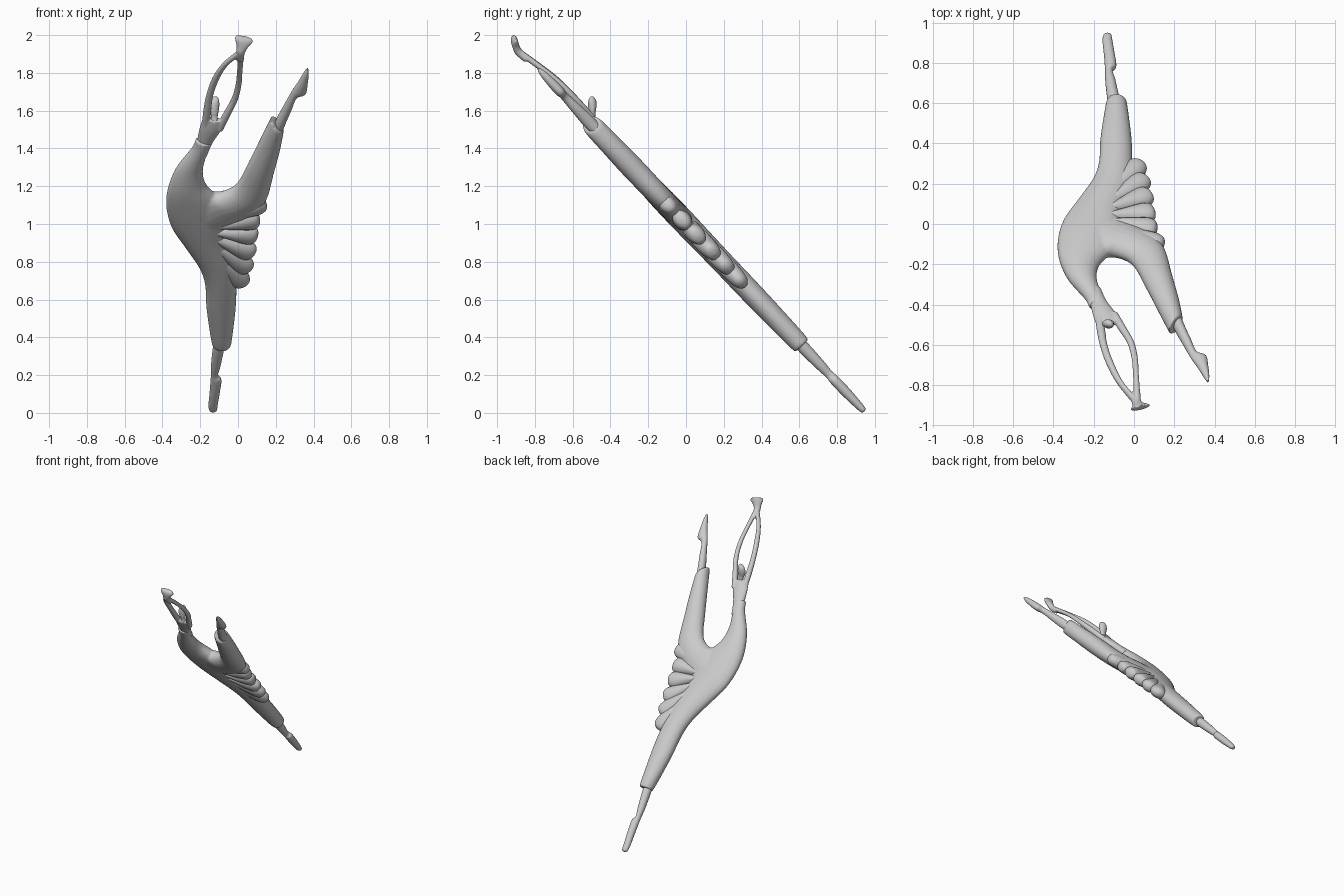
import bpy, math
from mathutils import Vector

# The figure lies in a tilted plane; n is the distance off that plane (towards the back)
NRM = Vector((0, .725, .69))


def P(x, z, n=0):
    return Vector((x, (n - .69 * (z - 1)) / .725, z))


def cat(a, b, c, d, t):
    return [.5 * (2*q + (r-p)*t + (2*p-5*q+4*r-s)*t*t + (3*q-p-3*r+s)*t**3)
            for p, q, r, s in zip(a, b, c, d)]


def loft(secs, steps=5, sides=20):
    """Sections: left x, left z, right x, right z, half depth, n offset."""
    rows = []
    for i in range(len(secs) - 1):
        a, d = secs[max(i-1, 0)], secs[min(i+2, len(secs)-1)]
        rows += [cat(a, secs[i], secs[i+1], d, k/steps) for k in range(steps)]
    rows.append(secs[-1])
    verts, faces = [], []
    for lx, lz, rx, rz, dep, n in rows:
        l, r = P(lx, lz, n), P(rx, rz, n)
        c, h = (l + r) / 2, (r - l) / 2
        for k in range(sides):
            t = 2 * math.pi * k / sides
            verts.append(c + h*math.cos(t) + NRM*dep*math.sin(t))
    m = len(rows)
    for i in range(m - 1):
        for k in range(sides):
            j = (k + 1) % sides
            faces.append((i*sides+k, i*sides+j, (i+1)*sides+j, (i+1)*sides+k))
    faces.append(tuple(range(sides))[::-1])
    faces.append(tuple((m-1)*sides+k for k in range(sides)))
    return verts, faces


def make(name, parts, voxel=0, smooth=0):
    vs, fs = [], []
    for v, f in parts:
        o = len(vs)
        vs += v
        fs += [tuple(i + o for i in q) for q in f]
    me = bpy.data.meshes.new(name)
    me.from_pydata(vs, [], fs)
    ob = bpy.data.objects.new(name, me)
    bpy.context.collection.objects.link(ob)
    bpy.ops.object.select_all(action='DESELECT')
    ob.select_set(True)
    bpy.context.view_layer.objects.active = ob
    bpy.ops.object.mode_set(mode='EDIT')
    bpy.ops.mesh.select_all(action='SELECT')
    bpy.ops.mesh.normals_make_consistent(inside=False)
    bpy.ops.object.mode_set(mode='OBJECT')
    if voxel:
        r = ob.modifiers.new("blend", 'REMESH')
        r.mode, r.voxel_size, r.use_smooth_shade = 'VOXEL', voxel, True
        s = ob.modifiers.new("soften", 'SMOOTH')
        s.factor, s.iterations = .5, smooth
    else:
        bpy.ops.object.shade_smooth_by_angle(angle=math.radians(45))
    return ob


def tube(pts):
    """Round limb from x, z, n, radius points (width measured along x)."""
    return loft([(x-r, z, x+r, z, r, n) for x, z, n, r in pts], sides=14)


# Gown: torso running down the standing leg, plus the raised leg
torso = loft([
    (-.225, 1.45, -.135, 1.43, .032, .012), (-.245, 1.40, -.16, 1.38, .038, .01),
    (-.33, 1.29, -.185, 1.29, .05, .005), (-.374, 1.18, -.17, 1.21, .06, 0),
    (-.379, 1.08, -.11, 1.14, .064, 0), (-.35, .98, -.07, 1.05, .064, 0),
    (-.28, .88, -.06, .93, .062, 0), (-.205, .77, -.02, .80, .06, 0),
    (-.175, .68, -.008, .67, .06, 0), (-.167, .55, -.012, .55, .058, 0),
    (-.145, .40, -.03, .40, .053, 0), (-.135, .355, -.038, .355, .048, 0)])
raised = loft([
    (-.30, 1.08, -.14, .95, .06, 0), (-.19, 1.16, -.02, 1.0, .06, 0),
    (-.10, 1.16, .10, 1.07, .06, 0), (-.01, 1.205, .155, 1.14, .06, 0),
    (.06, 1.33, .19, 1.27, .062, 0), (.12, 1.45, .222, 1.39, .058, 0),
    (.165, 1.54, .24, 1.48, .055, 0), (.172, 1.56, .242, 1.50, .047, 0)])
make("gown", [torso, raised], voxel=.007, smooth=8)

# Skirt pleats fanning out from the hip
tips = [(.148, 1.115), (.117, 1.025), (.105, .935), (.085, .84), (.062, .755), (.035, .675)]
root = Vector((-.24, 1.0 / .725))
prof = [(0, .15, .3), (.3, .35, .95), (.6, .68, 1.05), (.82, .93, 1.0),
        (.93, .85, .85), (.98, .55, .55), (1, .1, .1)]
for i, (tx, tz) in enumerate(tips):
    d = Vector((tx, tz / .725)) - root
    q = Vector((-d.y, d.x)).normalized() * .064
    secs = []
    for t, w, dep in prof:
        c = root + d * t
        a, b = c + q * w, c - q * w
        secs.append((a.x, a.y * .725, b.x, b.y * .725, .047 * dep, 0))
    make(f"skirt_pleat_{i + 1}", [loft(secs, steps=4)])

# Lower legs with pointed feet
make("standing_lower_leg", [loft([
    (-.125, .40, -.06, .40, .03, 0), (-.135, .33, -.075, .33, .032, 0),
    (-.143, .25, -.092, .25, .027, 0), (-.143, .205, -.106, .20, .022, 0),
    (-.145, .175, -.088, .175, .026, 0), (-.150, .11, -.096, .11, .026, 0),
    (-.156, .045, -.107, .045, .021, 0), (-.152, .015, -.112, .015, .016, 0),
    (-.138, .008, -.122, .008, .005, 0)])])
make("raised_lower_leg", [loft([
    (.175, 1.49, .225, 1.46, .03, 0), (.207, 1.56, .25, 1.53, .033, 0),
    (.245, 1.63, .283, 1.605, .027, 0), (.278, 1.69, .312, 1.67, .021, 0),
    (.292, 1.713, .358, 1.69, .025, 0), (.318, 1.75, .368, 1.735, .024, 0),
    (.348, 1.80, .374, 1.79, .017, 0), (.364, 1.823, .372, 1.82, .006, 0)])])

# Shoulders, both arms and joined hands
shoulders = loft([
    (-.235, 1.37, -.165, 1.36, .03, .015), (-.218, 1.44, -.135, 1.43, .028, .017),
    (-.203, 1.51, -.088, 1.50, .026, .02), (-.187, 1.56, -.075, 1.55, .018, .024)])
left_arm = tube([(-.175, 1.50, .02, .02), (-.163, 1.60, .027, .021), (-.150, 1.68, .031, .019),
                 (-.118, 1.77, .027, .019), (-.068, 1.845, .01, .017), (.005, 1.905, -.012, .019)])
right_arm = tube([(-.10, 1.50, .02, .022), (-.06, 1.58, .026, .021), (-.018, 1.66, .031, .018),
                  (.003, 1.74, .03, .016), (.010, 1.82, .016, .015), (.016, 1.905, -.012, .018)])
hands = loft([
    (-.01, 1.87, .032, 1.87, .02, -.008), (-.01, 1.915, .036, 1.905, .021, -.014),
    (-.008, 1.945, .052, 1.935, .021, -.004), (-.017, 1.985, .078, 1.962, .019, .012),
    (-.01, 1.998, .076, 1.98, .013, .022)])
make("arms_and_hands", [shoulders, left_arm, right_arm, hands], voxel=.005, smooth=4)

# Head on a short neck, leaning off the plane
make("head", [tube([(-.125, 1.545, .02, .018), (-.125, 1.575, .04, .018), (-.128, 1.605, .06, .027),
                    (-.128, 1.635, .078, .029), (-.122, 1.66, .09, .02), (-.118, 1.672, .096, .005)])])
